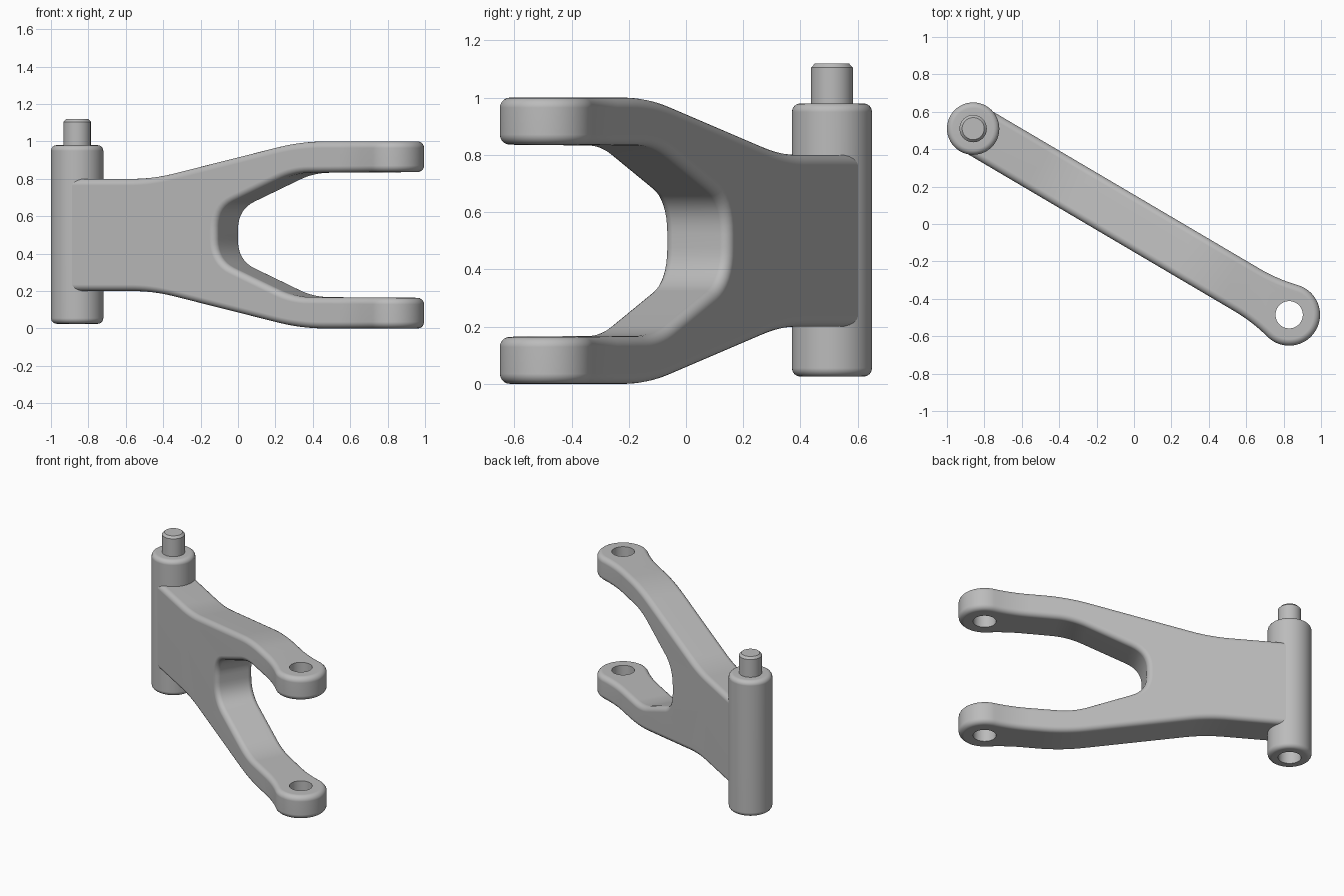
import bpy, bmesh, math
from mathutils import Vector

if "Cube" in bpy.data.objects:
    bpy.data.objects.remove(bpy.data.objects["Cube"])

SPAN = 1.961          # post axis to eye axis
HALF = 0.132          # half thickness of the arm
EYE_R, BORE_R = 0.165, 0.073

metal = bpy.data.materials.new("light grey metal")
metal.use_nodes = True
grey = (0.5, 0.5, 0.5, 1)
metal.diffuse_color = grey
metal.node_tree.nodes["Principled BSDF"].inputs["Base Color"].default_value = grey


def make_object(name, bm):
    bmesh.ops.recalc_face_normals(bm, faces=bm.faces)
    mesh = bpy.data.meshes.new(name)
    bm.to_mesh(mesh)
    bm.free()
    mesh.materials.append(metal)
    obj = bpy.data.objects.new(name, mesh)
    bpy.context.collection.objects.link(obj)
    return obj


def prism(name, points, direction):
    bm = bmesh.new()
    face = bm.faces.new([bm.verts.new(p) for p in points])
    new = bmesh.ops.extrude_face_region(bm, geom=[face])["geom"]
    bmesh.ops.translate(bm, vec=direction,
                        verts=[v for v in new if isinstance(v, bmesh.types.BMVert)])
    return make_object(name, bm)


def round_corners(points, steps=8):
    """Round each (u, z, reach) corner, reach being the distance along both sides."""
    out = []
    for i, (u, z, reach) in enumerate(points):
        p = Vector((u, z))
        if not reach:
            out.append(p)
            continue
        a = p + (Vector(points[i - 1][:2]) - p).normalized() * reach
        b = p + (Vector(points[(i + 1) % len(points)][:2]) - p).normalized() * reach
        for k in range(steps + 1):
            t = k / steps
            out.append(a * (1 - t) ** 2 + p * 2 * t * (1 - t) + b * t * t)
    return out


def activate(obj):
    bpy.ops.object.select_all(action="DESELECT")
    obj.select_set(True)
    bpy.context.view_layer.objects.active = obj


def apply_modifier(obj, kind, **settings):
    mod = obj.modifiers.new(kind.title(), kind)
    for key, value in settings.items():
        setattr(mod, key, value)
    activate(obj)
    bpy.ops.object.modifier_apply(modifier=mod.name)


def boolean(obj, cutter, operation):
    cutter.hide_render = True
    apply_modifier(obj, "BOOLEAN", object=cutter, operation=operation, solver="EXACT")
    bpy.data.objects.remove(cutter)


def finish(obj):
    activate(obj)
    bpy.ops.object.shade_smooth_by_angle(angle=math.radians(40))
    obj.modifiers.new("Weighted Normal", "WEIGHTED_NORMAL").keep_sharp = True
    obj.location = (-0.86, 0.51, 0)
    obj.rotation_euler.z = math.radians(-30.5)


# Forked side outline, upper half mirrored about mid height
upper = [(-0.2, 0.8, 0), (0.53, 0.8, 0.13), (1.45, 1.0, 0.15), (2.4, 1.0, 0),
         (2.4, 0.838, 0), (1.41, 0.832, 0.1), (0.935, 0.634, 0.11)]
outline = upper + [(u, 1 - z, r) for u, z, r in reversed(upper)]
arm = prism("forked_arm", [(p.x, -0.3, p.y) for p in round_corners(outline)], (0, 0.6, 0))

# Plan outline: straight bar flaring through a concave arc into the round eye
flare = 0.9
start = SPAN - math.sqrt((flare + EYE_R) ** 2 - (flare + HALF) ** 2)
turn = math.atan2(SPAN - start, flare + HALF)
side = [(-0.03, HALF)]
for k in range(9):
    a = turn * k / 8
    side.append((start + flare * math.sin(a), HALF + flare * (1 - math.cos(a))))
first = math.pi / 2 + turn
for k in range(1, 25):
    a = first * (1 - k / 24)
    side.append((SPAN + EYE_R * math.cos(a), EYE_R * math.sin(a)))
plan = side + [(u, -v) for u, v in reversed(side[:-1])]
boolean(arm, prism("plan_helper", [(u, v, -0.5) for u, v in plan], (0, 0, 2)), "INTERSECT")

# Soft edges, then crisp bores through both eyes
apply_modifier(arm, "BEVEL", width=0.035, segments=5, limit_method="ANGLE",
               angle_limit=math.radians(50), use_clamp_overlap=False)
ring = [2 * math.pi * k / 40 for k in range(40)]
bore = [(SPAN + BORE_R * math.cos(a), BORE_R * math.sin(a), -0.5) for a in ring]
boolean(arm, prism("bore_helper", bore, (0, 0, 2)), "DIFFERENCE")
finish(arm)

# Pivot post with socket below and pin above, turned from one profile
def quarter(r, z, size, start):
    return [(r + size * math.cos(start + k * math.pi / 8),
             z + size * math.sin(start + k * math.pi / 8)) for k in range(5)]

post_r, bottom, top, soft = 0.14, 0.025, 0.98, 0.03
profile = [(0, bottom + 0.15), (BORE_R, bottom + 0.15), (BORE_R, bottom)]
profile += quarter(post_r - soft, bottom + soft, soft, -math.pi / 2)
profile += quarter(post_r - soft, top - soft, soft, 0)
profile += [(BORE_R, top), (BORE_R, 1.105), (BORE_R - 0.014, 1.12), (0, 1.12)]
bm = bmesh.new()
verts = [bm.verts.new((r, 0, z)) for r, z in profile]
edges = [bm.edges.new(pair) for pair in zip(verts, verts[1:])]
bmesh.ops.spin(bm, geom=verts + edges, cent=(0, 0, 0), axis=(0, 0, 1),
               angle=2 * math.pi, steps=48, use_merge=False)
bmesh.ops.remove_doubles(bm, verts=bm.verts, dist=0.0001)
finish(make_object("pivot_post", bm))
